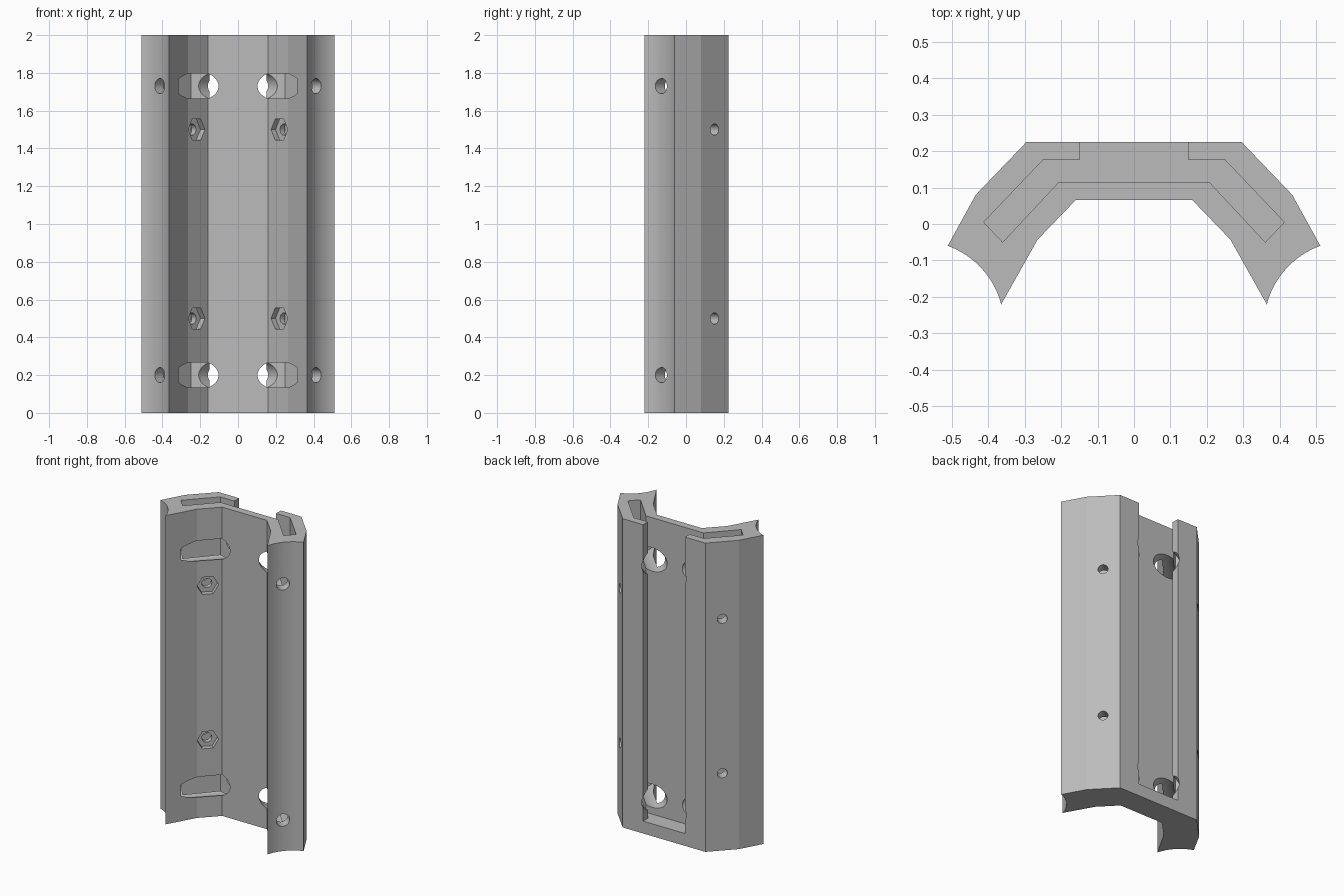
import bpy, bmesh, math
from mathutils import Vector

if "Cube" in bpy.data.objects:
    bpy.data.objects.remove(bpy.data.objects["Cube"])

grey = bpy.data.materials.new("plain_grey")
grey.diffuse_color = (0.5, 0.5, 0.5, 1)
grey.use_nodes = True
grey.node_tree.nodes["Principled BSDF"].inputs["Base Color"].default_value = grey.diffuse_color


def loft(name, bottom, top):
    """Closed solid between two matching rings of points."""
    bm = bmesh.new()
    a = [bm.verts.new(p) for p in bottom]
    b = [bm.verts.new(p) for p in top]
    n = len(a)
    bm.faces.new(a)
    bm.faces.new(b)
    for i in range(n):
        j = (i + 1) % n
        bm.faces.new((a[i], a[j], b[j], b[i]))
    bmesh.ops.recalc_face_normals(bm, faces=bm.faces)
    me = bpy.data.meshes.new(name)
    bm.to_mesh(me)
    bm.free()
    me.materials.append(grey)
    ob = bpy.data.objects.new(name, me)
    bpy.context.collection.objects.link(ob)
    return ob


def prism(name, half, z0, z1):
    """Vertical extrusion of a right-hand half outline mirrored in x."""
    pts = half + [(-x, y) for x, y in reversed(half)]
    return loft(name, [(x, y, z0) for x, y in pts], [(x, y, z1) for x, y in pts])


def rod(p, q, r, sides):
    """Horizontal rod from p to q."""
    p, q = Vector(p), Vector(q)
    up = Vector((0, 0, 1))
    side = (q - p).normalized().cross(up)
    ring = [side * (r * math.cos(2 * math.pi * i / sides)) +
            up * (r * math.sin(2 * math.pi * i / sides)) for i in range(sides)]
    return loft("cutter", [p + v for v in ring], [q + v for v in ring])


def cut(body, cutter):
    cutter.hide_render = True
    mod = body.modifiers.new("cut", 'BOOLEAN')
    mod.operation = 'DIFFERENCE'
    mod.solver = 'EXACT'
    mod.object = cutter
    bpy.context.view_layer.objects.active = body
    bpy.ops.object.modifier_apply(modifier=mod.name)
    bpy.data.objects.remove(cutter)


# concave arc at the wing tip
def tip_arc(a, b, sag, n=20):
    a, b = Vector(a), Vector(b)
    half = (b - a).length / 2
    along = (b - a).normalized()
    inward = Vector((along.y, -along.x))
    rad = (half * half + sag * sag) / (2 * sag)
    centre = (a + b) / 2 + inward * (sag - rad)
    t = math.asin(half / rad)
    out = []
    for i in range(n + 1):
        w = -t + 2 * t * i / n
        p = centre + along * (rad * math.sin(w)) + inward * (rad * math.cos(w))
        out.append((p.x, p.y))
    return out


# main bracket body
outline = [(0.296, 0.225), (0.435, 0.08)]
outline += tip_arc((0.512, -0.06), (0.365, -0.221), 0.027)
outline += [(0.265, -0.043), (0.16, 0.066)]
bracket = prism("bracket_body", outline, 0, 2)

# channel open at the top and the back
channel = [(0.15, 0.3), (0.15, 0.176), (0.25, 0.176), (0.413, 0.005),
           (0.361, -0.05), (0.207, 0.115)]
cut(bracket, prism("cutter", channel, 0.08, 2.2))


# point given by its sum x+y and difference x-y, on either side
def diag(side, total, diff, z):
    return (side * (total + diff) / 2, (total - diff) / 2, z)


for s in (1, -1):
    # wing screw holes with wide driver access bores
    for z in (0.2, 1.73):
        cut(bracket, rod(diag(s, 0.277, 0.45, z), diag(s, 0.277, -0.4, z), 0.076, 48))
        cut(bracket, rod(diag(s, 0.283, 0.75, z), diag(s, 0.283, 0.4, z), 0.04, 40))
    # clamp bolt holes with hexagonal nut pockets
    for z in (0.5, 1.5):
        cut(bracket, rod(diag(s, 0.1, 0.215, z), diag(s, 0.7, 0.215, z), 0.03, 40))
        cut(bracket, rod(diag(s, 0.1, 0.215, z), diag(s, 0.272, 0.215, z), 0.064, 6))

# smooth curves, crisp bends
bpy.ops.object.select_all(action='DESELECT')
bracket.select_set(True)
bpy.context.view_layer.objects.active = bracket
bpy.ops.object.shade_smooth_by_angle(angle=math.radians(11))
